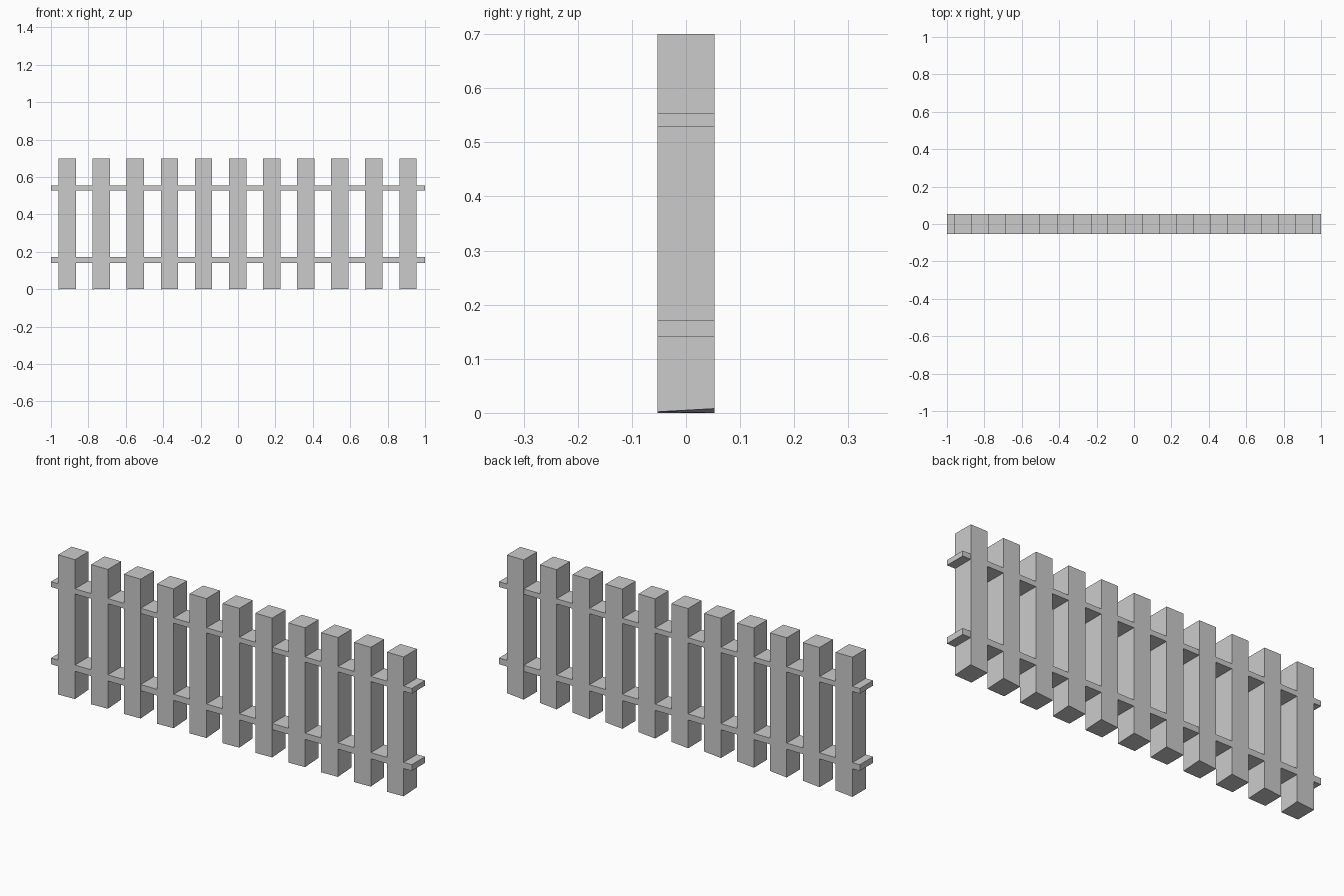
import bpy

if "Cube" in bpy.data.objects:
    bpy.data.objects.remove(bpy.data.objects["Cube"])

COUNT = 11
STEP = 0.1822
PICKET_W = 0.093
DEPTH = 0.106


def box(name, size, center):
    bpy.ops.mesh.primitive_cube_add(size=1, location=center)
    ob = bpy.context.object
    ob.name = name
    ob.scale = size
    bpy.ops.object.transform_apply(location=False, rotation=False, scale=True)
    return ob


# Upright pickets, evenly spaced
for i in range(COUNT):
    x = (i - (COUNT - 1) / 2) * STEP - 0.002
    picket = box(f"picket_{i + 1}", (PICKET_W, DEPTH, 0.7), (x, 0, 0.35))
    # Slightly uneven sawn foot: right-hand bottom corners are raised
    for v in picket.data.vertices:
        if v.co.z < 0 and v.co.x > 0:
            v.co.z += 0.008 if v.co.y > 0 else 0.002

# Two horizontal rails, practically flush with the picket faces
for name, z0, z1 in (("lower_rail", 0.141, 0.172), ("upper_rail", 0.528, 0.554)):
    box(name, (2.0, DEPTH - 0.001, z1 - z0), (0, 0, (z0 + z1) / 2))
